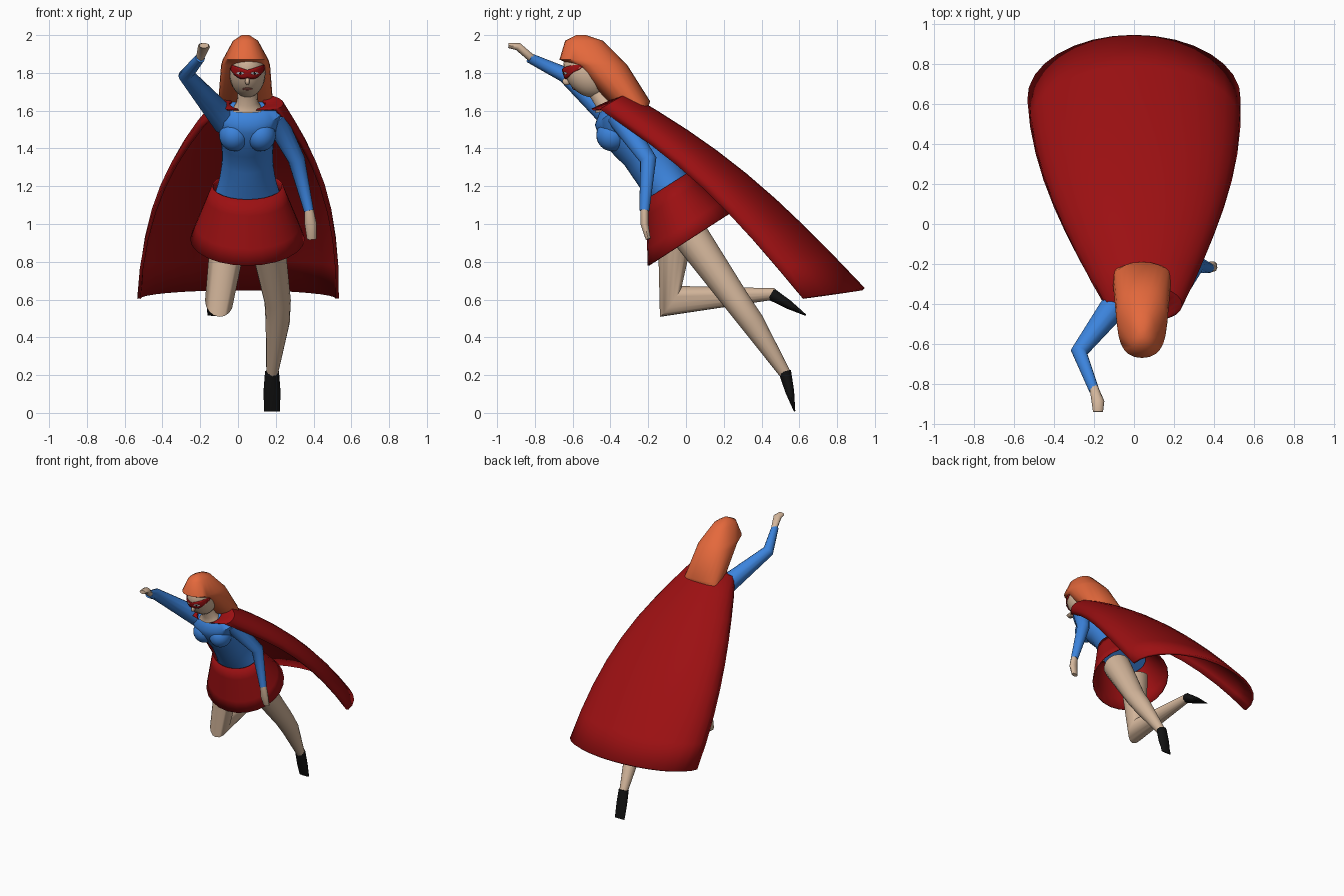
import bpy, bmesh
from math import sin, cos, pi, radians, sqrt, copysign
from mathutils import Vector

cube = bpy.data.objects.get("Cube")
if cube:
    bpy.data.objects.remove(cube, do_unlink=True)


def material(name, *rgb):
    mat = bpy.data.materials.new(name)
    mat.use_nodes = True
    mat.diffuse_color = (*rgb, 1)
    mat.node_tree.nodes["Principled BSDF"].inputs["Base Color"].default_value = (*rgb, 1)
    return mat


SKIN = material("skin", 0.66, 0.47, 0.33)
BLUE = material("blue cloth", 0.045, 0.23, 0.72)
RED = material("red cloth", 0.33, 0.005, 0.006)
ORANGE = material("orange hair", 0.78, 0.14, 0.045)
BLACK = material("black shoe", 0.006, 0.006, 0.006)
WHITE = material("eye white", 0.8, 0.8, 0.8)
LIPS = material("lips", 0.4, 0.13, 0.1)
MIDDLE = 0.05  # x of the body's middle line


def finish(name, bm, mat, thickness=0):
    bmesh.ops.recalc_face_normals(bm, faces=bm.faces)
    mesh = bpy.data.meshes.new(name)
    bm.to_mesh(mesh)
    bm.free()
    mesh.materials.append(mat)
    part = bpy.data.objects.new(name, mesh)
    bpy.context.collection.objects.link(part)
    bpy.ops.object.select_all(action="DESELECT")
    part.select_set(True)
    bpy.context.view_layer.objects.active = part
    bpy.ops.object.shade_smooth_by_angle(angle=radians(50))
    if thickness:
        shell = part.modifiers.new("thickness", "SOLIDIFY")
        shell.thickness = thickness
        shell.offset = 0


def sheet(name, mat, rows, thickness=0, closed=False, capped=False):
    """Join neighbouring rows of points with quads."""
    bm = bmesh.new()
    rows = [[bm.verts.new(point) for point in row] for row in rows]
    for low, high in zip(rows, rows[1:]):
        count = len(low)
        for i in range(count if closed else count - 1):
            j = (i + 1) % count
            bm.faces.new((low[i], low[j], high[j], high[i]))
    if capped:
        bm.faces.new(rows[0])
        bm.faces.new(rows[-1])
    finish(name, bm, mat, thickness)


def loft(name, mat, rings, sides=16, axis=None, power=1, thickness=0):
    """Tube through rings of (x, y, z, half width, optional half depth)."""
    centres = [Vector(ring[:3]) for ring in rings]
    last = len(rings) - 1
    rows = []
    for k, ring in enumerate(rings):
        along = Vector(axis) if axis else centres[min(k + 1, last)] - centres[max(k - 1, 0)]
        along.normalize()
        across = (Vector((1, 0, 0)) - along * along.x).normalized()
        deep = along.cross(across)
        row = []
        for i in range(sides):
            turn = 2 * pi * i / sides
            c, s = [copysign(abs(w) ** power, w) for w in (cos(turn), sin(turn))]
            row.append(centres[k] + across * c * ring[3] + deep * s * ring[-1])
        rows.append(row)
    sheet(name, mat, rows, thickness, closed=True, capped=not thickness)


def ellipsoid(name, mat, centre, radii, shear=0):
    bm = bmesh.new()
    bmesh.ops.create_uvsphere(bm, u_segments=24, v_segments=16, radius=1)
    for vert in bm.verts:
        x, y, z = [a * b for a, b in zip(vert.co, radii)]
        vert.co = Vector(centre) + Vector((x, y + shear * z, z))
    finish(name, bm, mat)


def steps(count):
    return [i / count for i in range(count + 1)]


def mix(a, b, t):
    return a + (b - a) * t


# Torso leaning forward, narrow at the waist and rounded at the shoulders
def torso_ring(t):
    shoulder = min(1, 0.55 + 5 * t)
    width = 0.135 + 0.05 * ((t - 0.55) / 0.45) ** 2
    bow = 0.03 * max(0, sin(2 * pi * t))
    return (MIDDLE, mix(-0.4, -0.05, t) - bow, mix(1.64, 1.13, t),
            width * shoulder, 0.125 * shoulder)


loft("torso", BLUE, [torso_ring(t) for t in steps(12)], 24, axis=(0, 0.6, -0.8))
for side, sign in (("right", -1), ("left", 1)):
    ellipsoid(side + "_bust", BLUE, (MIDDLE + sign * 0.07, -0.39, 1.47), (0.08, 0.085, 0.085))
loft("neck", SKIN, [(MIDDLE, -0.42, 1.6, 0.085, 0.06), (MIDDLE, -0.43, 1.65, 0.055),
                    (MIDDLE, -0.5, 1.75, 0.047)])

# Flared skirt, open below
loft("skirt", RED, [(MIDDLE, mix(-0.1, 0.02, t), mix(1.2, 0.92, t),
                     mix(0.185, 0.3, t), mix(0.13, 0.26, t)) for t in steps(4)],
     24, axis=(0, 0.54, -0.84), thickness=0.008)

# Arms: the right one reaches forward, the left one hangs
loft("right_sleeve", BLUE, [(-0.06, -0.36, 1.54, 0.075), (-0.275, -0.64, 1.79, 0.042),
                            (-0.2, -0.83, 1.88, 0.026)], 12)
loft("left_sleeve", BLUE, [(0.19, -0.36, 1.57, 0.062), (0.31, -0.2, 1.34, 0.045),
                           (0.375, -0.22, 1.07, 0.026)], 12)


def hand(name, wrist, knuckles, tip):
    loft(name, SKIN, [(*wrist, 0.022), (*knuckles, 0.032, 0.022), (*tip, 0.025, 0.014)], 10)


hand("right_hand", (-0.2, -0.82, 1.88), (-0.18, -0.89, 1.94), (-0.18, -0.94, 1.945))
hand("left_hand", (0.375, -0.22, 1.09), (0.385, -0.22, 1), (0.39, -0.2, 0.92))

# Legs: the right knee is bent, the left leg trails
loft("right_leg", SKIN, [(-0.04, -0.05, 1, 0.1), (-0.1, -0.08, 0.59, 0.075, 0.1),
                         (-0.12, 0.47, 0.63, 0.03)])
loft("left_leg", SKIN, [(0.14, -0.02, 1, 0.1), (0.21, 0.27, 0.59, 0.07),
                        (0.21, 0.35, 0.48, 0.064), (0.18, 0.53, 0.2, 0.03)])


# Pointed shoes
def shoe(name, heel, tip):
    middle = (Vector(heel) + Vector(tip)) / 2
    loft(name, BLACK, [(*heel, 0.037, 0.035), (*middle, 0.045, 0.025), (*tip, 0.042, 0.004)], 10)


shoe("right_shoe", (-0.12, 0.45, 0.63), (-0.12, 0.635, 0.517))
shoe("left_shoe", (0.18, 0.523, 0.22), (0.18, 0.575, 0.008))

# Head and nose
HEAD, RADII, SHEAR = Vector((MIDDLE, -0.525, 1.8)), (0.095, 0.12, 0.13), -0.25
ellipsoid("head", SKIN, HEAD, RADII, SHEAR)
ellipsoid("nose", SKIN, (MIDDLE, -0.632, 1.755), (0.012, 0.022, 0.02))


def face_plate(name, mat, centre, half, top, bottom, lift):
    """Thin plate following the face between two outline rules."""
    rows = []
    for t in steps(16):
        s = 2 * t - 1
        x = centre + half * s
        row = []
        for k in steps(4):
            z = mix(bottom(s), top(s), k)
            depth = sqrt(max(0, 1 - (x / RADII[0]) ** 2 - (z / RADII[2]) ** 2))
            row.append(HEAD + Vector((x, SHEAR * z - RADII[1] * depth - lift, z)))
        rows.append(row)
    sheet(name, mat, rows, thickness=0.003)


def oval_plate(name, mat, x, z, half, height, lift):
    def arch(s):
        return height * sqrt(1 - s * s)
    face_plate(name, mat, x, half, lambda s: z + arch(s), lambda s: z - arch(s), lift)


# Winged mask, eyes and mouth
face_plate("mask", RED, 0, 0.092, lambda s: 0.015 + 0.03 * abs(s),
           lambda s: 0.1 * abs(s) * (abs(s) - 0.55) - 0.025, 0.007)
for side, sign in (("right", -1), ("left", 1)):
    oval_plate(side + "_eye", WHITE, sign * 0.038, -0.002, 0.02, 0.007, 0.011)
    oval_plate(side + "_pupil", BLACK, sign * 0.038, -0.002, 0.006, 0.006, 0.013)
oval_plate("mouth", LIPS, 0, -0.085, 0.026, 0.006, 0.003)

# Hair swept back over the nape: level rings given as height, front and back
loft("hair", ORANGE, [(MIDDLE - 0.01, (front + back) / 2, z,
                       0.145 * sqrt(1.02 - ((z - 1.7) / 0.3) ** 2), (back - front) / 2)
                      for z, front, back in (
                          (2, -0.58, -0.53), (1.97, -0.64, -0.44), (1.87, -0.67, -0.34),
                          (1.84, -0.6, -0.31), (1.65, -0.42, -0.19), (1.62, -0.3, -0.2))],
     24, axis=(0, 0, -1), power=0.85)


# Cape arching from the ridge down to both edges, gathered to a collar
def cape_row(x, width, ridge, edge, sweep):
    row = []
    for t in steps(16):
        angle = radians(sweep) * (2 * t - 1)
        drop = (1 - cos(angle)) / (1 - cos(radians(sweep)))
        row.append((x + width * sin(angle), *Vector(ridge).lerp(edge, drop)))
    return row


cape = [cape_row(MIDDLE, 0.095, Vector((-0.36, 1.665)), Vector((-0.495, 1.605)), 150)]
for t in steps(8):
    billow = 0.09 * sin(pi * t)
    cape.append(cape_row(MIDDLE * (1 - t), 0.185 + 0.34 * sin(pi * t / 2),
                         Vector((mix(-0.31, 0.94, t), mix(1.685, 0.655, t) + billow)),
                         Vector((mix(-0.45, 0.62, t), mix(1.605, 0.605, t) + billow)),
                         125 - 33 * sqrt(t)))
sheet("cape", RED, cape, thickness=0.018)
